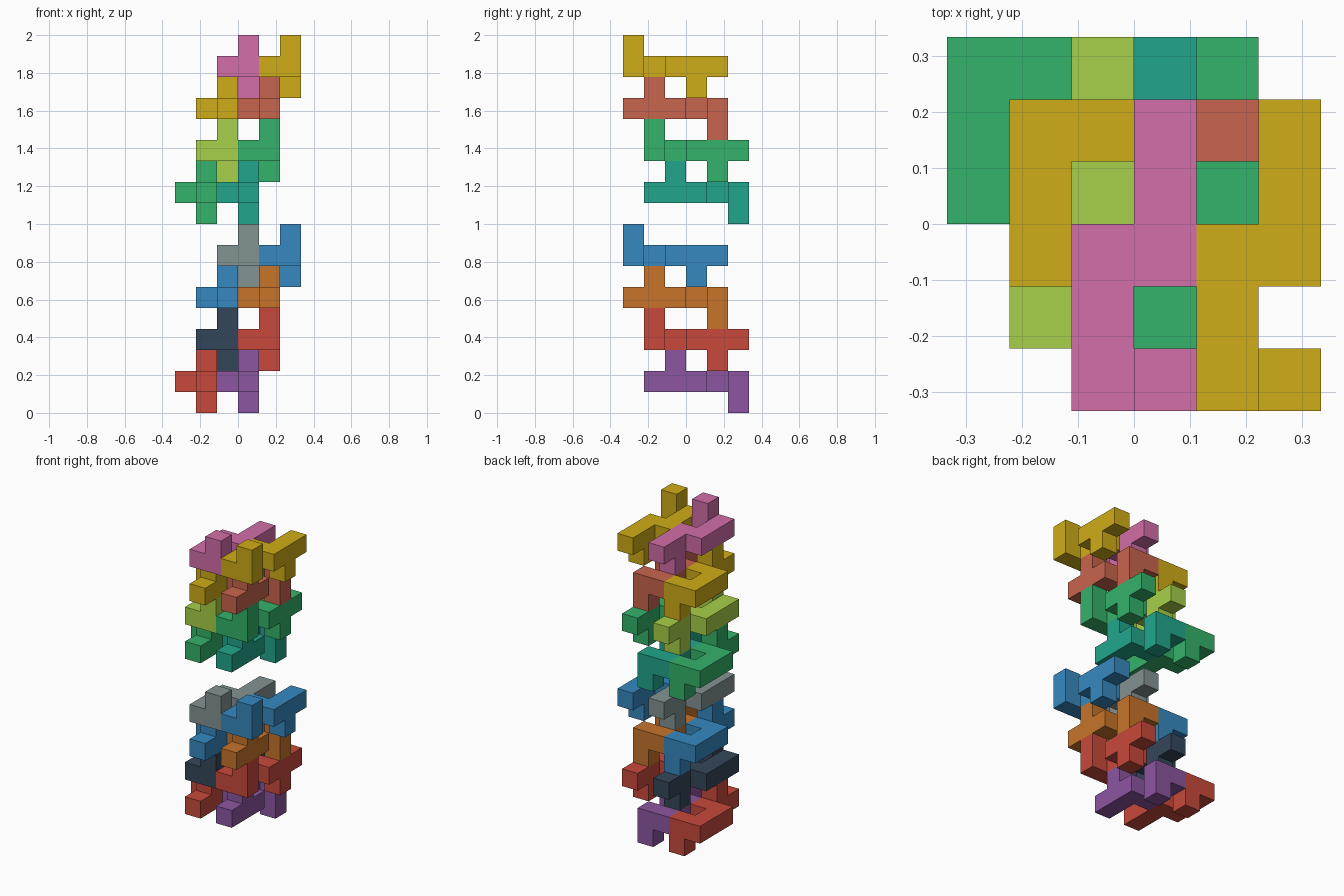
import bpy, bmesh
from mathutils import Vector

if "Cube" in bpy.data.objects:
    bpy.data.objects.remove(bpy.data.objects["Cube"])

U = 1 / 9  # edge length of one cube cell

# One interlocking piece, in cells (x, y, z): notched bar, hook, up peg, down peg
PIECE = [(0, 0, 0), (0, 2, 0), (0, 3, 0), (0, 4, 0),
         (-1, 0, 0), (-1, 1, 0), (-1, 2, 0),
         (0, 0, 1), (0, 3, -1)]
# The same piece turned half a turn about the x axis
TURNED = [(x, 4 - y, -z) for x, y, z in PIECE]


def material(name, hex_code):
    rgb = [int(hex_code[i:i + 2], 16) / 255 for i in (0, 2, 4)]
    lin = [c / 12.92 if c <= 0.04045 else ((c + 0.055) / 1.055) ** 2.4 for c in rgb]
    mat = bpy.data.materials.get(name) or bpy.data.materials.new(name)
    mat.diffuse_color = (*lin, 1)
    mat.use_nodes = True
    mat.node_tree.nodes["Principled BSDF"].inputs["Base Color"].default_value = mat.diffuse_color
    return mat


def add_piece(name, cells, origin, mat):
    """Outer skin of a group of cube cells, merged into clean flat faces."""
    cells = {tuple(a + b for a, b in zip(c, origin)) for c in cells}
    bm = bmesh.new()
    for cell in cells:
        centre = Vector(cell) + Vector((0.5, 0.5, 0.5))
        for axis in range(3):
            for sign in (-1, 1):
                n = Vector((0, 0, 0))
                n[axis] = sign
                if tuple(int(c + d) for c, d in zip(cell, n)) in cells:
                    continue
                s = Vector((0, 0, 0))
                s[(axis + 1) % 3] = 0.5
                t = n.cross(s)
                mid = centre + n / 2
                quad = [mid - s - t, mid + s - t, mid + s + t, mid - s + t]
                bm.faces.new([bm.verts.new((p - Vector((3, 3, 0))) * U) for p in quad])
    bmesh.ops.remove_doubles(bm, verts=bm.verts, dist=1e-4)
    bmesh.ops.dissolve_limit(bm, angle_limit=0.02, verts=bm.verts, edges=bm.edges)
    bmesh.ops.recalc_face_normals(bm, faces=bm.faces)
    mesh = bpy.data.meshes.new(name)
    bm.to_mesh(mesh)
    bm.free()
    mesh.materials.append(mat)
    bpy.context.collection.objects.link(bpy.data.objects.new(name, mesh))


# Layers of one stack: cells, start y, level z, x of the left and right bars
LAYERS = [(TURNED, 1, 1, (1, 3)), (PIECE, 1, 3, (2, 4)),
          (TURNED, 0, 5, (2, 4)), (PIECE, 0, 7, (3, 5))]

# Colours of the left and right piece in every layer
COLOURS = {
    "lower": [("red", "purple"), ("slate", "red"), ("blue", "orange"), ("grey", "blue")],
    "upper": [("green", "teal"), ("lime", "green"), ("yellow", "coral"), ("pink", "yellow")],
}
HEX = {"red": "c8493b", "purple": "8c56a0", "slate": "34465a", "blue": "3689c1",
       "orange": "c8742a", "grey": "849393", "green": "34b36a", "teal": "21a68c",
       "lime": "a7d048", "yellow": "cfac17", "coral": "c8654d", "pink": "d36ea8"}

# Two identical stacks, one above the other
for lift, (stack, colours) in zip((0, 9), COLOURS.items()):
    for i, ((cells, y, z, xs), pair) in enumerate(zip(LAYERS, colours), 1):
        for side, x, colour in zip(("left", "right"), xs, pair):
            add_piece(f"{stack}_layer_{i}_{side}_piece", cells, (x, y, z + lift),
                      material(colour, HEX[colour]))
